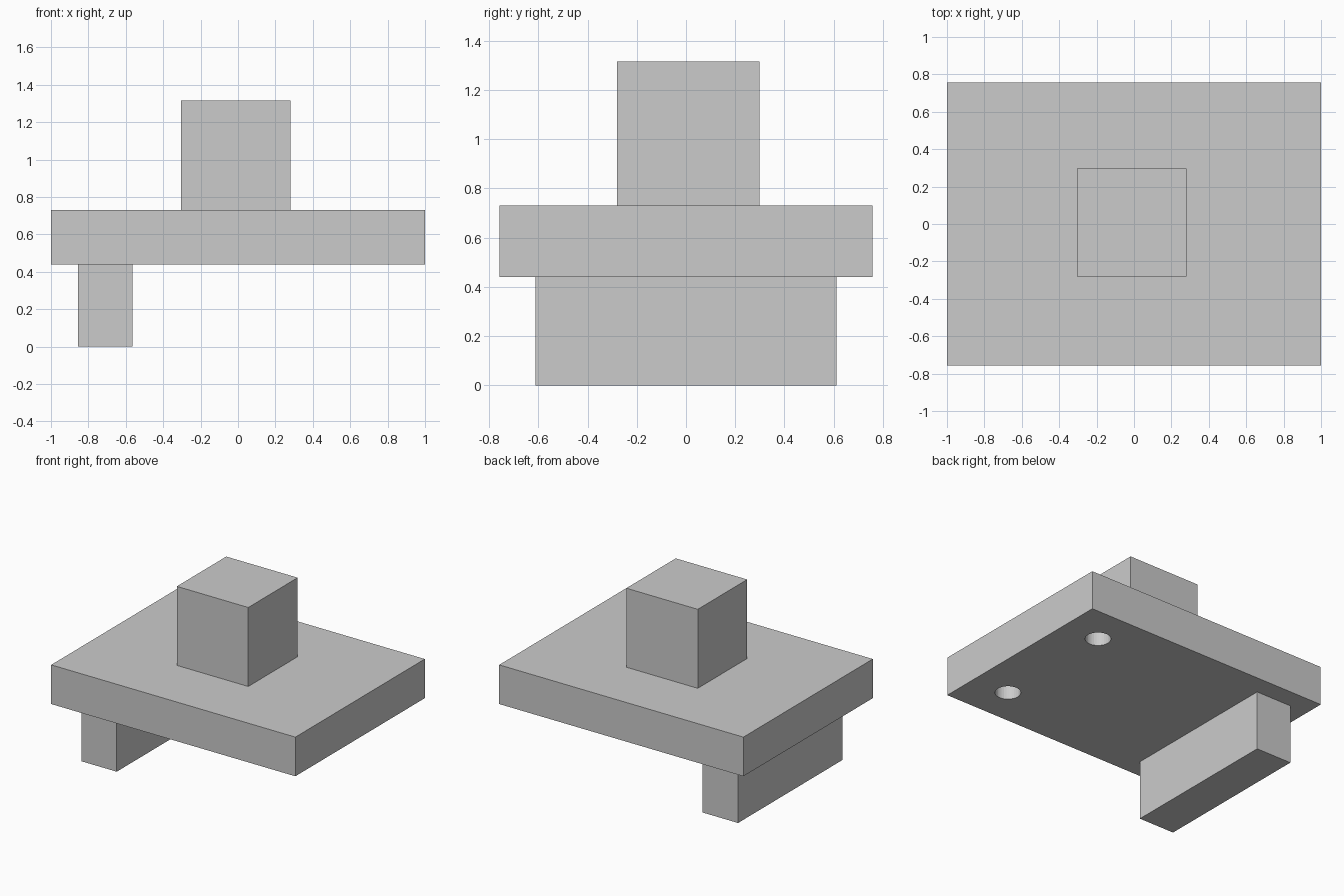
import bpy

if "Cube" in bpy.data.objects:
    bpy.data.objects.remove(bpy.data.objects["Cube"])


def box(name, x, y, z):
    """Box from (min, max) ranges on each axis."""
    bpy.ops.mesh.primitive_cube_add(size=1, location=[(a + b) / 2 for a, b in (x, y, z)])
    ob = bpy.context.object
    ob.name = name
    ob.scale = [b - a for a, b in (x, y, z)]
    bpy.ops.object.transform_apply(location=False, rotation=False, scale=True)
    return ob


PLATE_BOTTOM, PLATE_TOP = 0.44, 0.73
HOLE_RADIUS, HOLE_DEPTH = 0.087, 0.19

# Main body: flat plate, top block and the single cross bar underneath
plate = box("plate", (-1, 1), (-0.757, 0.757), (PLATE_BOTTOM, PLATE_TOP))
box("top_block", (-0.305, 0.28), (-0.28, 0.298), (PLATE_TOP, 1.315))
box("foot_bar", (-0.855, -0.565), (-0.612, 0.612), (0, PLATE_BOTTOM))

# Two blind round holes in the underside, opposite the bar
for side in (-1, 1):
    bpy.ops.mesh.primitive_cylinder_add(
        vertices=32, radius=HOLE_RADIUS, depth=2 * HOLE_DEPTH,
        location=(0.71, side * 0.47, PLATE_BOTTOM))
    cutter = bpy.context.object
    cutter.name = "hole_cutter"
    cutter.hide_render = True
    cutter.hide_set(True)
    cut = plate.modifiers.new("hole", 'BOOLEAN')
    cut.operation = 'DIFFERENCE'
    cut.solver = 'EXACT'
    cut.object = cutter
